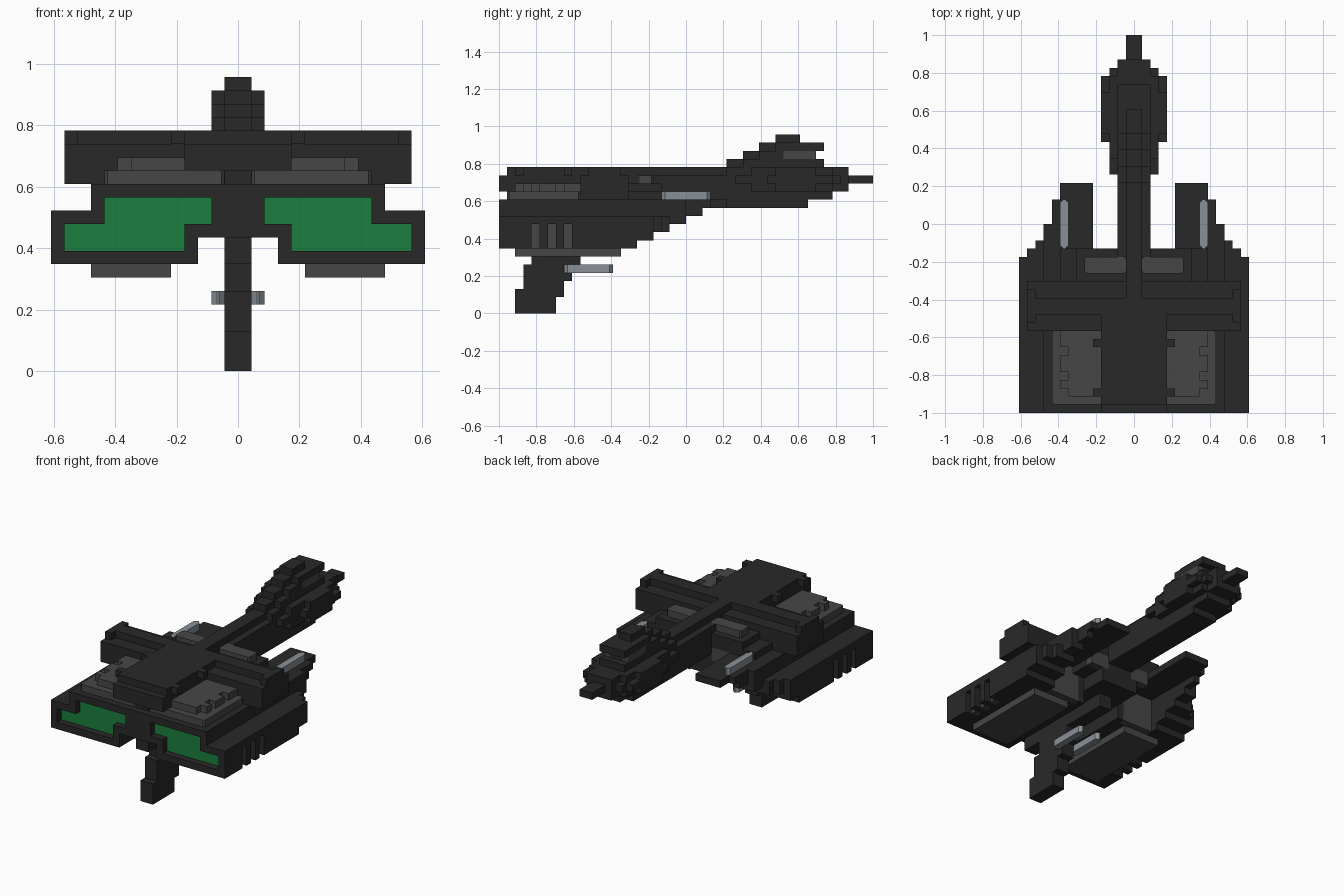
import bpy, bmesh

if "Cube" in bpy.data.objects:
    bpy.data.objects.remove(bpy.data.objects["Cube"], do_unlink=True)

U = 2 / 46  # one block


def material(name, rgb):
    m = bpy.data.materials.new(name)
    m.use_nodes = True
    m.diffuse_color = (*rgb, 1)
    m.node_tree.nodes["Principled BSDF"].inputs["Base Color"].default_value = (*rgb, 1)
    return m


DARK = material("charcoal", (0.0215, 0.0215, 0.0215))
GREY = material("mid_grey", (0.061, 0.061, 0.061))
STEEL = material("light_steel", (0.25, 0.28, 0.31))
GREEN = material("green", (0.012, 0.208, 0.050))

# Outward corner loops for the six sides of a block
SIDES = {
    (1, 0, 0): ((1, 0, 0), (1, 1, 0), (1, 1, 1), (1, 0, 1)),
    (-1, 0, 0): ((0, 0, 0), (0, 0, 1), (0, 1, 1), (0, 1, 0)),
    (0, 1, 0): ((0, 1, 0), (0, 1, 1), (1, 1, 1), (1, 1, 0)),
    (0, -1, 0): ((0, 0, 0), (1, 0, 0), (1, 0, 1), (0, 0, 1)),
    (0, 0, 1): ((0, 0, 1), (1, 0, 1), (1, 1, 1), (0, 1, 1)),
    (0, 0, -1): ((0, 0, 0), (0, 1, 0), (1, 1, 0), (1, 0, 0)),
}


def cells(boxes):
    """Blocks in each box (x0, x1, y0, y1, z0, z1), mirrored across x."""
    out = set()
    for x0, x1, y0, y1, z0, z1 in boxes:
        for x in range(x0, x1):
            for y in range(y0, y1):
                for z in range(z0, z1):
                    out |= {(x, y, z), (-1 - x, y, z)}
    return out


def part(name, mat, boxes, cuts=(), bevel=0):
    """Merge boxes into one outer skin, minus cuts; bevel upright corners."""
    solid = cells(boxes) - cells(cuts)
    bm = bmesh.new()
    verts = {}
    for c in sorted(solid):
        for d, loop in SIDES.items():
            if tuple(a + b for a, b in zip(c, d)) in solid:
                continue
            keys = [tuple(a + b for a, b in zip(c, k)) for k in loop]
            for k in keys:
                if k not in verts:
                    verts[k] = bm.verts.new([v * U for v in k])
            bm.faces.new([verts[k] for k in keys])
    bmesh.ops.dissolve_limit(bm, angle_limit=0.01, verts=bm.verts[:], edges=bm.edges[:])
    if bevel:
        upright = [e for e in bm.edges
                   if abs(e.verts[0].co.z - e.verts[1].co.z) > U / 2]
        bmesh.ops.bevel(bm, geom=upright, offset=bevel, segments=1, affect='EDGES')
    me = bpy.data.meshes.new(name)
    bm.to_mesh(me)
    bm.free()
    me.materials.append(mat)
    ob = bpy.data.objects.new(name, me)
    bpy.context.collection.objects.link(ob)


# Twin hull pods: stepped in plan (columns) and along the underside (layers)
columns = [(3, 5, -3), (5, 9, 5), (9, 10, 3), (10, 11, 0),
           (11, 12, -2), (12, 13, -3), (13, 14, -4)]
layers = [(8, -6), (9, -4), (10, -2), (11, 0), (12, 2), (13, 5)]
hull = [(x0, x1, -23, min(ye, le), z, z + 1)
        for z, le in layers for x0, x1, ye in columns if z < 12 or x1 <= 11]
hull.append((0, 3, -23, -3, 10, 14))
hull.append((0, 1, -22, -6, 8, 10))
windows = [(2, 10, -23, -22, 11, 13), (4, 13, -23, -22, 9, 11)]
panes = [(x0, x1, -22, -21, z0, z1) for x0, x1, _, _, z0, z1 in windows]
vents = [(13, 14, y, y + 1, 8, 11) for y in (-19, -17, -15)]
vent_backs = [(12, 13, y, y + 1, 8, 11) for y in (-19, -17, -15)]
bays = [(3, 9, -7, 5, 8, 12), (5, 9, -7, 5, 12, 13)]  # open space under the arms
bay_walls = [(4, 9, -8, -7, 8, 13)]
gap_walls = [(2, 5, -4, -3, 12, 14)]
part("hull", DARK, hull, windows + panes + vents + vent_backs + bays + bay_walls + gap_walls)
part("front_panels", GREEN, panes)
part("side_vents", GREY, vent_backs)
part("bay_walls", GREY, bay_walls)
part("gap_walls", GREY, gap_walls)
part("belly_plates", GREY, [(5, 11, -21, -8, 7, 8)])

# Raised decks on the pods, with toothed outer edge
part("lower_deck", GREY, [(1, 10, -22, -13, 14, 15)], bevel=0.01)
part("upper_deck", GREY, [(4, 8, -21, -13, 15, 16)] +
     [(8, 9, a, b, 15, 16) for a, b in ((-15, -13), (-18, -16), (-20, -19))])

# Central spine with clamps, and the cross wing
part("spine", DARK, [
    (0, 1, -22, -13, 14, 15),
    (0, 4, -23, -7, 15, 17),
    (0, 4, -22, -11, 17, 18),
    (4, 5, -15, -14, 17, 18),
    (4, 5, -21, -20, 17, 18)])
part("cross_wing", DARK, [
    (0, 13, -13, -7, 14, 17),
    (0, 12, -11, -9, 17, 18),
    (12, 13, -12, -8, 17, 18)])
part("barrel_mount", DARK, [(0, 7, -7, -3, 14, 16), (7, 9, -7, -3, 14, 15)])
part("mount_pads", GREY, [(1, 6, -6, -4, 16, 17)], bevel=0.01)

# Barrel with top rail, swollen muzzle and tip
part("barrel", DARK, [
    (0, 1, -9, 15, 13, 18),
    (0, 2, -3, 15, 13, 14),
    (0, 2, -4, 18, 14, 15),
    (0, 2, -4, 20, 15, 17),
    (0, 2, 5, 20, 17, 18)])
part("muzzle", DARK, [
    (0, 3, 6, 19, 16, 17),
    (0, 3, 8, 18, 15, 18),
    (0, 4, 10, 18, 16, 17),
    (0, 4, 11, 16, 15, 18)])
part("muzzle_tip", DARK, [(0, 1, 20, 23, 16, 17)])

# Stepped sight with grey side inlays
inlay = [(1, 2, 12, 16, 19, 20)]
part("sight", DARK, [
    (0, 1, 5, 17, 18, 19),
    (0, 1, 7, 16, 19, 20),
    (0, 1, 9, 17, 20, 21),
    (0, 1, 11, 14, 21, 22),
    (1, 2, 7, 17, 18, 19),
    (1, 2, 9, 16, 19, 20),
    (1, 2, 11, 17, 20, 21)], inlay)
part("sight_inlays", GREY, inlay)

# Grip and light bars
part("grip", DARK, [
    (0, 1, -21, -16, 0, 2),
    (0, 1, -21, -15, 2, 3),
    (0, 1, -20, -15, 3, 4),
    (0, 1, -20, -14, 4, 6),
    (0, 1, -19, -13, 6, 10)])
part("trigger_bars", STEEL, [(1, 2, -15, -9, 5, 6)], bevel=0.018)
part("arm_bars", STEEL, [(8, 9, -3, 3, 14, 15)], bevel=0.018)
